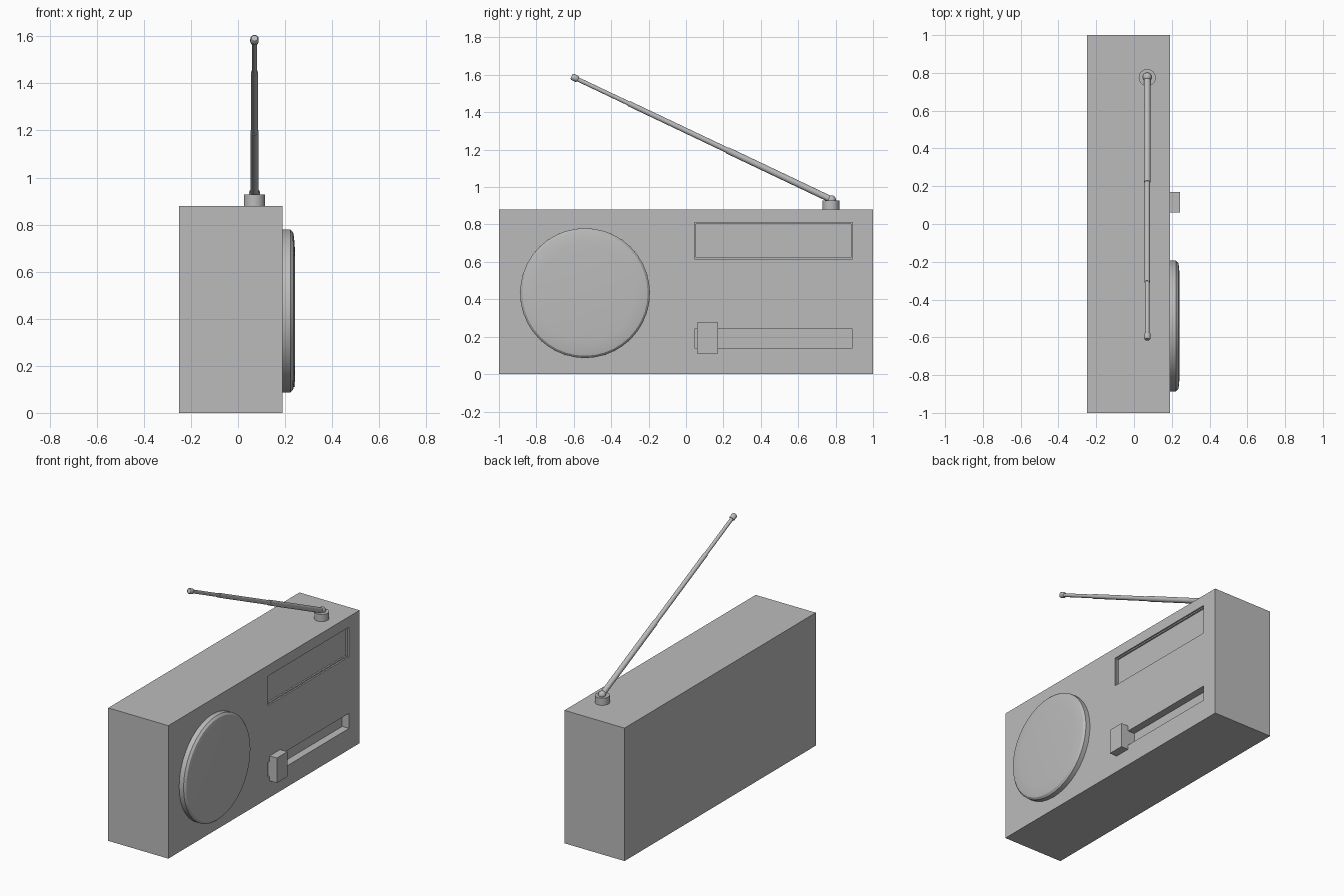
import bpy, bmesh, math
from mathutils import Vector

if "Cube" in bpy.data.objects:
    bpy.data.objects.remove(bpy.data.objects["Cube"])

GREY = (0.5, 0.5, 0.5, 1)
grey = bpy.data.materials.new("plain grey")
grey.use_nodes = True
grey.diffuse_color = GREY
grey.node_tree.nodes["Principled BSDF"].inputs["Base Color"].default_value = GREY


def box(name, low, high):
    """Box spanning two opposite corners."""
    low, high = Vector(low), Vector(high)
    bpy.ops.mesh.primitive_cube_add(size=1, location=(low + high) / 2)
    ob = bpy.context.object
    ob.name = name
    ob.scale = high - low
    bpy.ops.object.transform_apply(location=False, rotation=False, scale=True)
    ob.data.materials.append(grey)
    return ob


def lathe(name, origin, axis, profile, sides, smooth=None):
    """Closed solid turned from (distance, radius) pairs along an axis."""
    bm = bmesh.new()
    rings = []
    for d, r in profile:
        rings.append([bm.verts.new((r * math.cos(a), r * math.sin(a), d))
                      for a in (math.tau * i / sides for i in range(sides))])
    for low, high in zip(rings, rings[1:]):
        for i in range(sides):
            j = (i + 1) % sides
            bm.faces.new((low[i], low[j], high[j], high[i]))
    bm.faces.new(rings[0][::-1])
    bm.faces.new(rings[-1])
    mesh = bpy.data.meshes.new(name)
    bm.to_mesh(mesh)
    bm.free()
    ob = bpy.data.objects.new(name, mesh)
    bpy.context.collection.objects.link(ob)
    ob.location = origin
    ob.rotation_mode = 'QUATERNION'
    ob.rotation_quaternion = Vector(axis).to_track_quat('Z', 'Y')
    mesh.materials.append(grey)
    if smooth:
        bpy.ops.object.select_all(action='DESELECT')
        ob.select_set(True)
        bpy.context.view_layer.objects.active = ob
        bpy.ops.object.shade_smooth_by_angle(angle=math.radians(smooth))
    return ob


FACE = 0.19  # x of the control face

# Case with the dial window and slider slot cut into it
case = box("case", (-0.25, -1, 0), (FACE, 1, 0.88))
for name, depth, bottom, top in (("dial_window", 0.02, 0.615, 0.81),
                                 ("slider_slot", 0.05, 0.14, 0.24)):
    cutter = box(name + "_cutter", (FACE - depth, 0.045, bottom), (FACE + 0.1, 0.89, top))
    cutter.hide_render = True
    cutter.hide_set(True)
    cutter.display_type = 'WIRE'
    cut = case.modifiers.new(name, 'BOOLEAN')
    cut.operation = 'DIFFERENCE'
    cut.solver = 'EXACT'
    cut.object = cutter
bpy.context.view_layer.objects.active = case
for cut in list(case.modifiers):
    cutter = cut.object
    bpy.ops.object.modifier_apply(modifier=cut.name)
    bpy.data.objects.remove(cutter)

# Narrow lip around the dial panel
lip = 0.008
box("dial_lip_left", (0.165, 0.045, 0.615), (0.18, 0.045 + lip, 0.81))
box("dial_lip_right", (0.165, 0.89 - lip, 0.615), (0.18, 0.89, 0.81))
box("dial_lip_top", (0.165, 0.045, 0.81 - lip), (0.18, 0.89, 0.81))
box("dial_lip_bottom", (0.165, 0.045, 0.615), (0.18, 0.89, 0.615 + lip))

# Slider knob riding in the slot
box("slider_knob", (0.14, 0.06, 0.11 + 0.03), (FACE, 0.17, 0.24))
box("slider_cap", (FACE, 0.06, 0.11), (0.243, 0.17, 0.275))

# Round speaker with a softened rim
lathe("speaker", (FACE - 0.01, -0.54, 0.433), (1, 0, 0),
      [(0, 0.347), (0.042, 0.347), (0.054, 0.335), (0.058, 0.315), (0.062, 0.26)],
      40, 15)

# Aerial socket and swivel
AERIAL_X = 0.07
lathe("aerial_socket", (AERIAL_X, 0.775, 0.87), (0, 0, 1),
      [(0, 0.045), (0.057, 0.045)], 24, 40)
bpy.ops.mesh.primitive_uv_sphere_add(segments=16, ring_count=8, radius=0.024,
                                     location=(AERIAL_X, 0.778, 0.932))
swivel = bpy.context.object
swivel.name = "aerial_swivel"
swivel.data.materials.append(grey)
bpy.ops.object.shade_smooth()

# Telescopic aerial in three thinning sections, with a tip knob
foot = Vector((AERIAL_X, 0.778, 0.932))
tip = Vector((AERIAL_X, -0.612, 1.592))
along = tip - foot
length = along.length
sections = [("aerial_lower", 0, 0.40, 0.0175),
            ("aerial_middle", 0.40, 0.78, 0.0145),
            ("aerial_upper", 0.78, 0.98, 0.0115)]
for name, start, end, radius in sections:
    lathe(name, foot + along * start, along,
          [(0, radius), ((end - start) * length, radius)], 16, 40)
lathe("aerial_tip", foot + along * 0.975, along,
      [(0, 0.013), (0.006, 0.018), (0.032, 0.018), (0.038, 0.013)], 16, 40)
